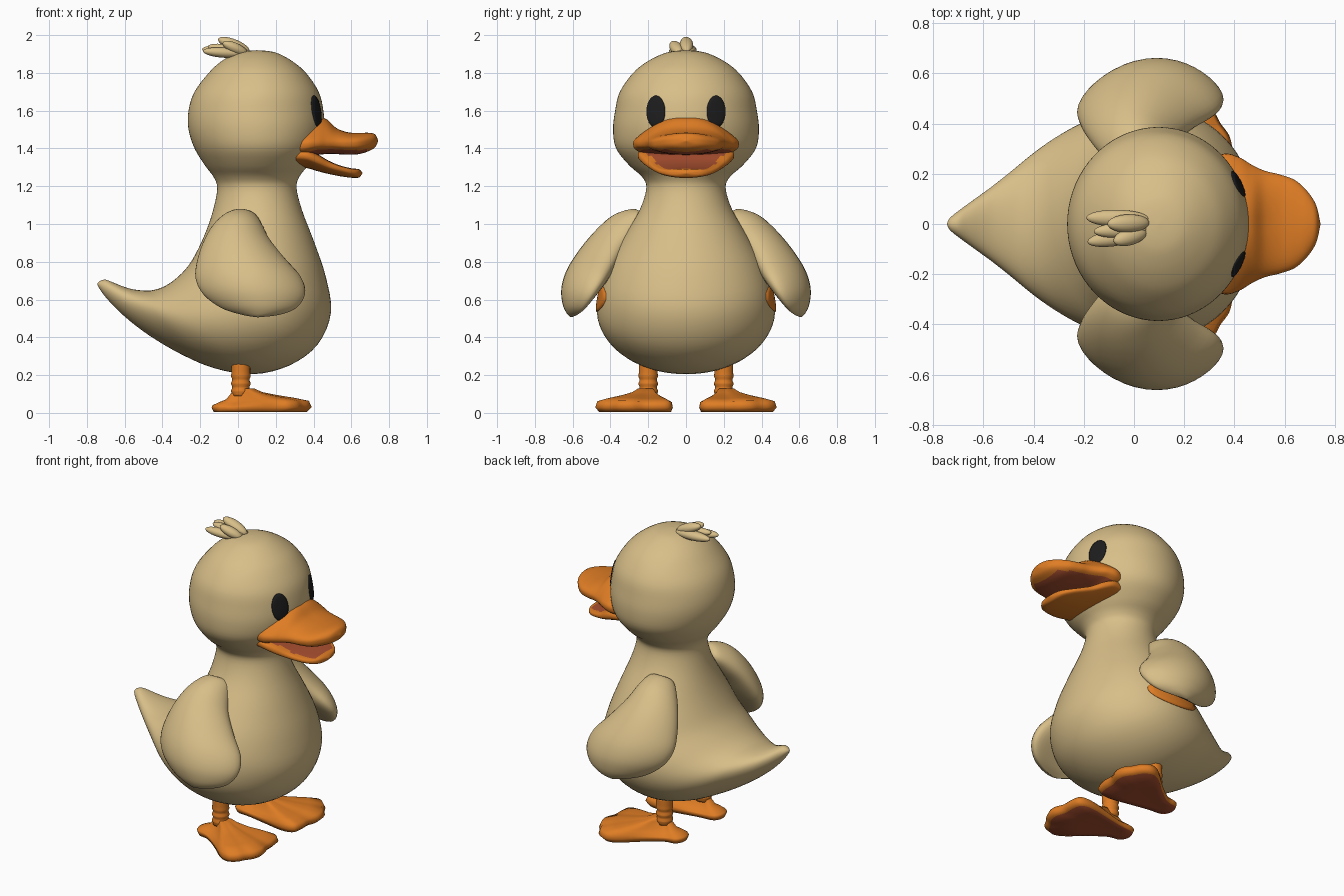
import bpy, bmesh, math
from mathutils import Vector as V
from mathutils.bvhtree import BVHTree

if "Cube" in bpy.data.objects:
    bpy.data.objects.remove(bpy.data.objects["Cube"])


def material(name, rgb):
    m = bpy.data.materials.new(name)
    m.diffuse_color = (*rgb, 1)
    m.use_nodes = True
    m.node_tree.nodes["Principled BSDF"].inputs["Base Color"].default_value = m.diffuse_color
    return m


TAN = material("tan feathers", (0.69, 0.52, 0.25))
ORANGE = material("orange", (0.74, 0.205, 0.018))
MOUTH = material("red brown", (0.40, 0.08, 0.03))
BLACK = material("black", (0.012, 0.012, 0.013))


def catmull(a, b, c, d, t):
    return 0.5 * (2 * b + (c - a) * t + (2 * a - 5 * b + 4 * c - d) * t * t
                  + (3 * b - a - 3 * c + d) * t ** 3)


def resample(rows, k, closed=False):
    """Smooth curve through rows of numbers, k steps per span."""
    n, out = len(rows), []
    pick = (lambda i: rows[i % n]) if closed else (lambda i: rows[max(0, min(n - 1, i))])
    for i in range(n if closed else n - 1):
        for j in range(k):
            out.append([catmull(*q, j / k) for q in zip(pick(i - 1), pick(i), pick(i + 1), pick(i + 2))])
    return out if closed else out + [list(rows[-1])]


def ellipse(c, u, v, n):
    return [c + u * math.cos(2 * math.pi * i / n) + v * math.sin(2 * math.pi * i / n) for i in range(n)]


def loft(name, rings, mats, rule=None):
    """Skin rings of equal length; rule(face) gives the material index."""
    bm = bmesh.new()
    vs = [[bm.verts.new(p) for p in r] for r in rings]
    n = len(rings[0])
    for a, b in zip(vs, vs[1:]):
        for i in range(n):
            bm.faces.new((a[i], a[(i + 1) % n], b[(i + 1) % n], b[i]))
    bm.faces.new(vs[0])
    bm.faces.new(vs[-1])
    bmesh.ops.remove_doubles(bm, verts=bm.verts, dist=0.0003)
    bmesh.ops.recalc_face_normals(bm, faces=bm.faces)
    bm.normal_update()
    for f in bm.faces:
        f.smooth = True
        if rule:
            f.material_index = rule(f)
    me = bpy.data.meshes.new(name)
    bm.to_mesh(me)
    bm.free()
    for m in mats:
        me.materials.append(m)
    ob = bpy.data.objects.new(name, me)
    bpy.context.collection.objects.link(ob)
    return ob


# Head, neck, body and tail: front x, front z, back x, back z, half width
body_rows = [
    (.10, 1.92, .098, 1.92, .001), (.165, 1.915, .04, 1.915, .065), (.22, 1.90, -.02, 1.90, .125),
    (.29, 1.86, -.09, 1.86, .205), (.36, 1.80, -.155, 1.80, .28), (.427, 1.70, -.23, 1.70, .35),
    (.452, 1.60, -.262, 1.60, .375), (.456, 1.50, -.262, 1.50, .386), (.43, 1.40, -.23, 1.40, .37),
    (.37, 1.31, -.175, 1.31, .30), (.325, 1.25, -.13, 1.25, .233), (.31, 1.19, -.11, 1.19, .21),
    (.34, 1.07, -.13, 1.08, .245), (.405, .90, -.17, .96, .33), (.465, .72, -.22, .85, .41),
    (.492, .53, -.27, .77, .455), (.42, .36, -.33, .71, .472), (.27, .25, -.39, .67, .445),
    (.08, .205, -.45, .65, .39), (-.12, .235, -.50, .648, .32), (-.30, .31, -.56, .655, .235),
    (-.47, .41, -.61, .67, .16), (-.60, .51, -.66, .69, .10), (-.69, .60, -.70, .705, .055),
    (-.735, .66, -.728, .70, .025), (-.745, .685, -.744, .687, .001)]
rings = []
for fx, fz, bx, bz, w in resample(body_rows, 4):
    f, b = V((fx, 0, fz)), V((bx, 0, bz))
    rings.append(ellipse((f + b) / 2, (f - b) / 2, V((0, w, 0)), 72))
body = loft("body", rings, [TAN])
tree = BVHTree.FromPolygons([v.co for v in body.data.vertices],
                            [list(p.vertices) for p in body.data.polygons])


def plate(name, centre, u, v, ray, mat):
    """Thin oval laid onto the body, projected along ray."""
    rings = []
    for k, lift in ((1, -.002), (1, .004), (.8, .006), (.6, .006), (.4, .006), (.2, .006), (.01, .006)):
        rings.append([tree.ray_cast(p, ray)[0] - ray * lift for p in ellipse(centre, u * k, v * k, 36)])
    loft(name, rings, [mat])


# Wings: x range, outer (y, z), inner (y, z)
wing_rows = [
    (.0, .01, .235, 1.06, .234, 1.058), (-.065, .09, .28, 1.08, .21, 1.0), (-.13, .13, .38, 1.05, .26, .92),
    (-.18, .17, .47, .975, .32, .84), (-.215, .25, .56, .87, .38, .75), (-.225, .335, .63, .76, .44, .67),
    (-.185, .355, .66, .66, .50, .60), (-.09, .31, .653, .575, .555, .54), (.02, .22, .63, .525, .59, .515),
    (.10, .11, .61, .507, .609, .506)]
# Foot outline in plan
outline = resample([(-.14, .2), (-.11, .135), (0, .12), (.13, .095), (.27, .07), (.35, .085), (.37, .15),
                    (.37, .22), (.39, .29), (.38, .35), (.345, .40), (.315, .45), (.26, .48), (.19, .455),
                    (.08, .36), (-.03, .28), (-.11, .26)], 4, True)
foot_rings = [(.002, .008), (.5, .008), (.93, .005), (1, .03), (.96, .052), (.75, .068),
              (.5, .083), (.3, .11), (.2, .128), (.002, .13)]


def sole(f):
    return int(f.normal.z < -.75)


for s, side in ((1, "left"), (-1, "right")):
    # Wing, its front and rear edges wrapped towards the body
    rings = []
    for x0, x1, oy, oz, iy, iz in resample(wing_rows, 4):
        o, i, h = V((0, s * oy, oz)), V((0, s * iy, iz)), (x1 - x0) / 2
        c = (o + i) / 2 + V(((x0 + x1) / 2, 0, 0))
        rings.append([p - V((0, s * .28 * h * ((p.x - c.x) / h) ** 2, 0))
                      for p in ellipse(c, V((h, 0, 0)), (o - i) / 2, 40)])
    loft(side + "_wing", rings, [TAN])

    # Webbed foot with slightly raised toes
    rings = []
    for k, z in foot_rings:
        ring = []
        for x, y in outline:
            dx, dy = x - .015, y - .2
            lift = .1 * (math.hypot(dx, dy) - .27) if .4 < k < .98 and z > .04 else 0
            ring.append((.015 + dx * k, s * (.2 + dy * k), z + lift))
        rings.append(ring)
    loft(side + "_foot", rings, [ORANGE, MOUTH], sole)

    # Leg, ridged near the ankle
    loft(side + "_leg", [ellipse(V((.015, s * .2, .09 + .01 * i)), V((r, 0, 0)), V((0, r, 0)), 24)
                         for i in range(18) for r in [.05 if i > 11 else .046 + .005 * (i // 2 % 2)]], [ORANGE])

    # Eye, and the orange patch hidden under the wing
    plate(side + "_eye", V((1, s * .16, 1.595)), V((0, .05, 0)), V((0, 0, .085)), V((-1, 0, 0)), BLACK)
    plate(side + "_wing_patch", V((.07, s, .61)), V((.18, 0, 0)), V((0, 0, .075)), V((0, -s, 0)), ORANGE)

# Beak halves: x, half width, top z, side z, bottom z
upper_rows = [(.28, .25, 1.50, 1.40, 1.34), (.36, .28, 1.56, 1.405, 1.345), (.42, .265, 1.568, 1.41, 1.365),
              (.47, .235, 1.553, 1.415, 1.37), (.52, .212, 1.508, 1.42, 1.37), (.58, .197, 1.486, 1.42, 1.367),
              (.64, .175, 1.482, 1.425, 1.37), (.69, .13, 1.483, 1.435, 1.385),
              (.725, .075, 1.475, 1.44, 1.405), (.742, .003, 1.442, 1.44, 1.438)]
lower_rows = [(.28, .24, 1.40, 1.35, 1.305), (.36, .255, 1.39, 1.345, 1.297), (.42, .235, 1.37, 1.325, 1.28),
              (.48, .20, 1.335, 1.30, 1.265), (.54, .172, 1.31, 1.285, 1.253), (.60, .135, 1.295, 1.272, 1.245),
              (.64, .085, 1.29, 1.268, 1.246), (.658, .003, 1.272, 1.27, 1.267)]


def beak(name, rows, rear_power, front_power, under_power, inner_sign, inner_end):
    fine = resample(rows, 6)
    rings = []
    for x, w, zt, zs, zb in fine:
        t = min(1, max(0, (x - .40) / .18))
        power = rear_power + (front_power - rear_power) * t
        ring = []
        for i in range(48):
            a = 2 * math.pi * i / 48
            y, sn = w * math.cos(a), math.sin(a)
            if sn > 0:
                z = zs + .035 * (1 - t) * (rear_power > 1) * sn ** .5 * abs(math.cos(a)) + (zt - zs) * sn ** power
            else:
                z = zs - (zs - zb) * abs(sn) ** under_power
            ring.append((x, y, z + .25 * y * y))
        rings.append(ring)

    def inside(f):
        # faces of the mouth, inside the lip
        c = f.calc_center_median()
        r = min(fine, key=lambda q: abs(q[0] - c.x - .004))
        edge = r[3] + .25 * c.y * c.y
        return int((c.z - edge) * inner_sign > 0 and abs(c.y) < r[1] * .84 and c.x < inner_end)
    loft(name, rings, [ORANGE, MOUTH], inside)


beak("upper_beak", upper_rows, 2.4, 1.0, .6, -1, .68)
beak("lower_beak", lower_rows, .6, .6, .7, 1, .622)

# Tuft of small feathers on the crown: base, tip, radius
for i, (a, b, r) in enumerate([((.06, .005, 1.915), (-.105, .0, 1.98), .036),
                               ((.06, .02, 1.91), (-.19, .025, 1.925), .034),
                               ((.05, -.02, 1.91), (-.16, -.03, 1.94), .03),
                               ((.03, -.04, 1.90), (-.185, -.072, 1.915), .032),
                               ((.05, -.03, 1.90), (-.08, -.07, 1.96), .034)]):
    a, b = V(a), V(b)
    d = (b - a).normalized()
    across = d.cross(V((0, 0, 1))).normalized()
    up = across.cross(d)
    rings = []
    for j in range(17):
        t = math.pi * j / 16
        k = r * max(math.sin(t), .005)
        rings.append(ellipse(a.lerp(b, .5 - .5 * math.cos(t)), across * k, up * k * .85, 20))
    loft("tuft_feather_%d" % (i + 1), rings, [TAN])
